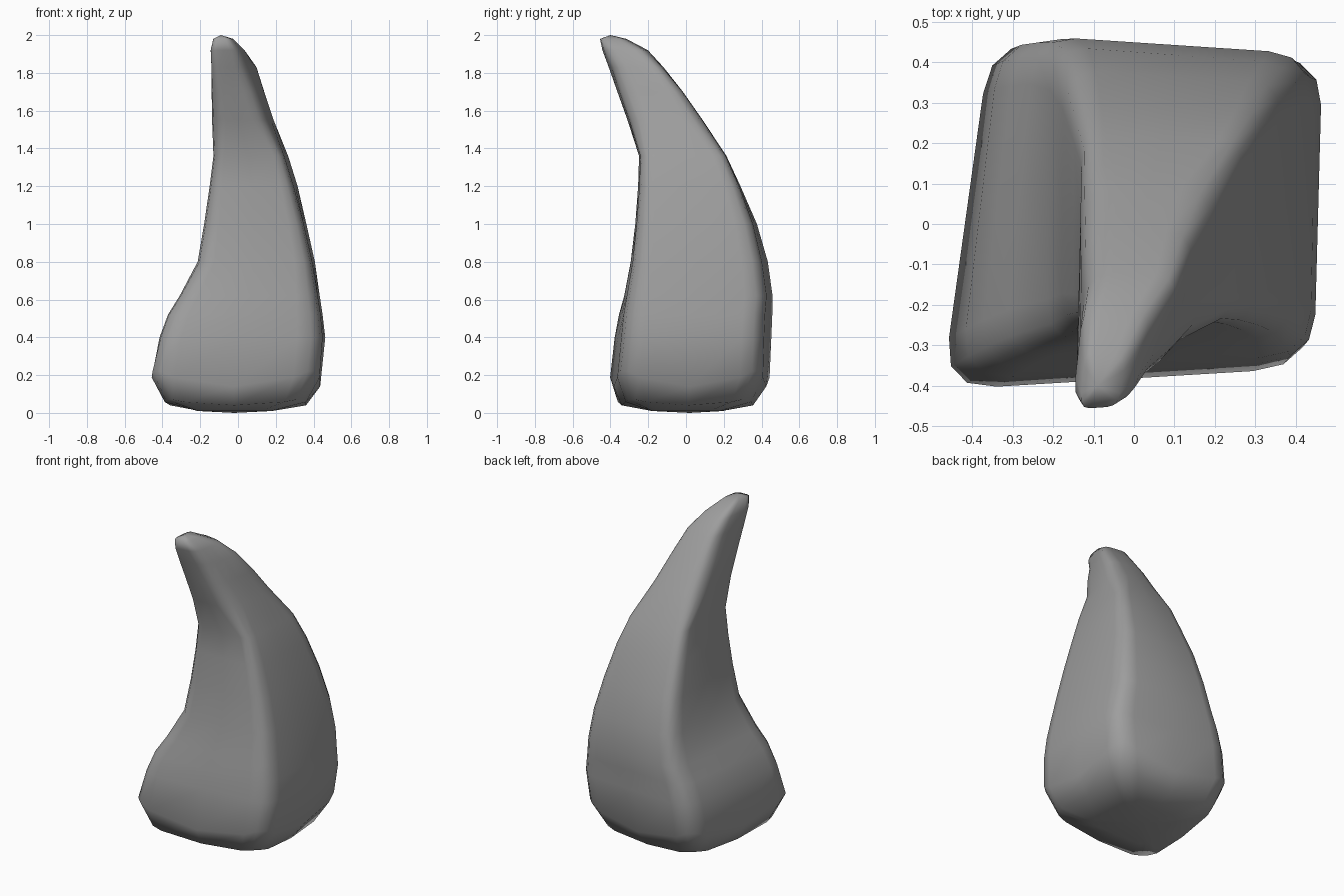
import bpy, bmesh
from mathutils import Vector

if "Cube" in bpy.data.objects:
    bpy.data.objects.remove(bpy.data.objects["Cube"])

# Horn cross-sections: height, then front-left, front-right, back-right, back-left corners
SECTIONS = [
    (0.01, -.22, -.18, .18, -.18, .18, .18, -.18, .20),
    (0.04, -.40, -.37, .36, -.31, .36, .34, -.32, .37),
    (0.14, -.475, -.41, .43, -.355, .44, .40, -.355, .45),
    (0.40, -.43, -.385, .445, -.335, .465, .405, -.33, .46),
    (0.52, -.385, -.36, .435, -.325, .45, .41, -.29, .465),
    (0.62, -.32, -.33, .42, -.31, .435, .42, -.245, .465),
    (0.80, -.215, -.295, .39, -.28, .41, .395, -.205, .44),
    (1.00, -.18, -.27, .345, -.26, .365, .35, -.175, .38),
    (1.20, -.15, -.255, .29, -.245, .32, .28, -.15, .29),
    (1.36, -.13, -.25, .24, -.24, .27, .21, -.13, .215),
    (1.55, -.14, -.315, .145, -.295, .205, .085, -.13, .09),
    (1.70, -.145, -.37, .09, -.345, .155, -.02, -.125, -.015),
    (1.83, -.15, -.418, .03, -.385, .115, -.13, -.115, -.115),
    (1.92, -.152, -.447, .00, -.43, .045, -.22, -.125, -.195),
    (1.98, -.135, -.457, -.04, -.45, -.02, -.33, -.12, -.31),
]
CORNER_LIFT = {0.04: .03, 0.14: .08}  # base corners curl upwards


def ring_points(sec):
    """Quad section with each corner rounded by a small quadratic curve."""
    z, v = sec[0], sec[1:]
    rnd = .27 if z > 1.5 else .15
    lift = Vector((0, 0, CORNER_LIFT.get(z, 0)))
    c = [Vector((v[i], v[i + 1], z)) for i in range(0, 8, 2)]
    pts = []
    for i in range(4):
        p, q, r = c[i - 1], c[i], c[(i + 1) % 4]
        a, b = q.lerp(p, rnd), q.lerp(r, rnd)
        for t, w in ((0, .6), (.33, 1), (.67, 1), (1, .6)):
            pts.append(a.lerp(q, t).lerp(q.lerp(b, t), t) + lift * w)
        pts.append(q.lerp(r, .5))
    return pts


# Curved horn body lofted through the sections
bm = bmesh.new()
rings = [[bm.verts.new(p) for p in ring_points(s)] for s in SECTIONS]
n = len(rings[0])
for lo, hi in zip(rings, rings[1:]):
    for i in range(n):
        j = (i + 1) % n
        bm.faces.new((lo[i], lo[j], hi[j], hi[i]))


# Shallow base and blunt tip
def cap(ring, co):
    apex = bm.verts.new(co)
    for i in range(n):
        bm.faces.new((ring[i], ring[(i + 1) % n], apex))


cap(rings[0], (-.02, .02, 0))
cap(rings[-1], (-.09, -.40, 2.0))
bmesh.ops.recalc_face_normals(bm, faces=bm.faces[:])
mesh = bpy.data.meshes.new("curved_horn")
bm.to_mesh(mesh)
bm.free()
horn = bpy.data.objects.new("curved_horn", mesh)
bpy.context.collection.objects.link(horn)
for p in mesh.polygons:
    p.use_smooth = True

# Dark grey surface
grey = bpy.data.materials.new("dark_grey")
grey.diffuse_color = (0.34, 0.34, 0.34, 1)
grey.use_nodes = True
grey.node_tree.nodes["Principled BSDF"].inputs["Base Color"].default_value = grey.diffuse_color
mesh.materials.append(grey)
